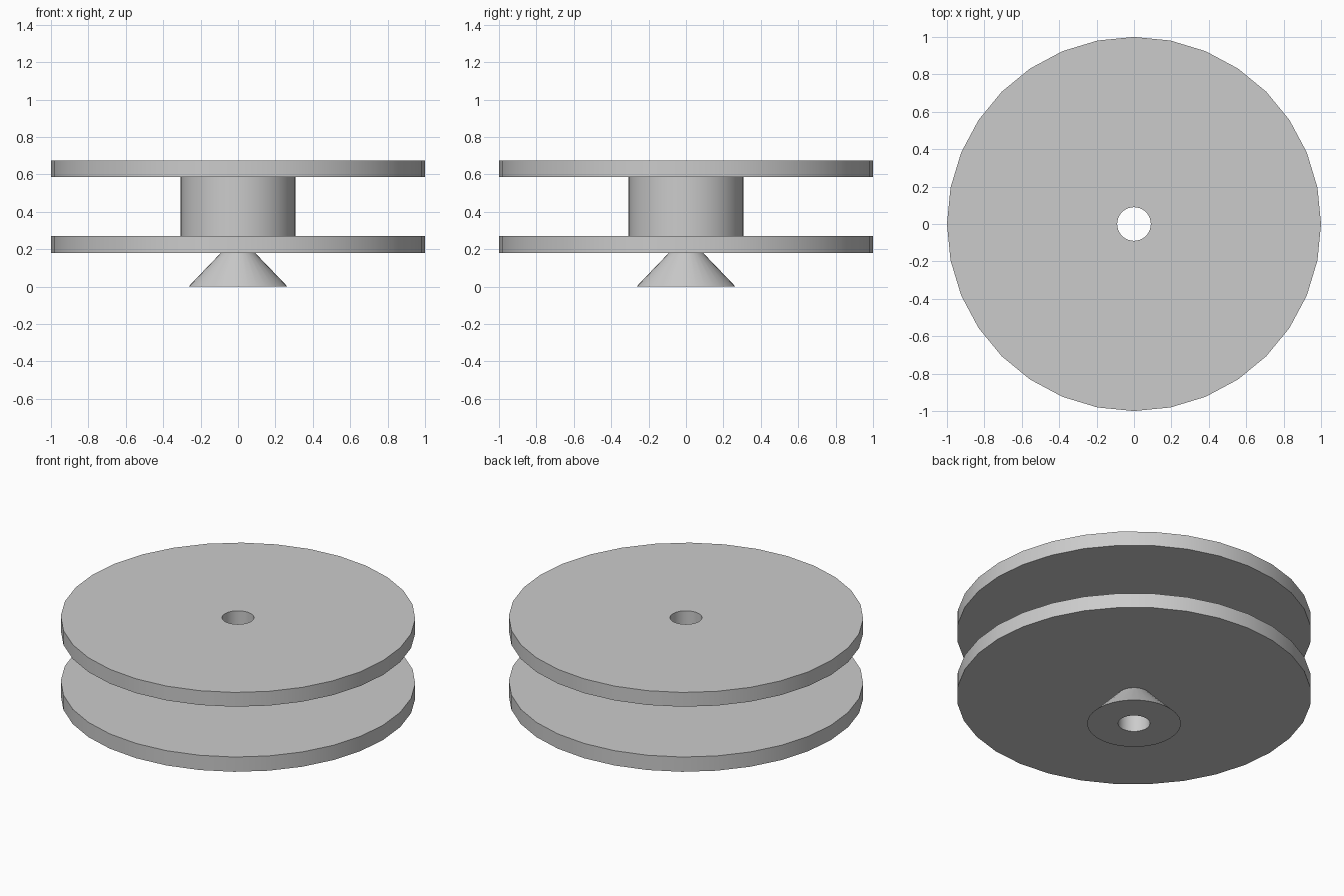
import bpy
import bmesh
from math import cos, sin, tau, radians

if "Cube" in bpy.data.objects:
    bpy.data.objects.remove(bpy.data.objects["Cube"], do_unlink=True)

SIDES = 32
BORE = 0.09

grey = bpy.data.materials.new("plain grey")
grey.use_nodes = True
color = (0.6, 0.6, 0.6, 1)
grey.diffuse_color = color
grey.node_tree.nodes["Principled BSDF"].inputs["Base Color"].default_value = color


def bored_part(name, bottom, top, r_bottom, r_top):
    """Round part with a straight bore through its axis."""
    profile = [(BORE, bottom), (r_bottom, bottom), (r_top, top), (BORE, top)]
    bm = bmesh.new()
    rings = [[bm.verts.new((r * cos(tau * i / SIDES), r * sin(tau * i / SIDES), z))
              for i in range(SIDES)] for r, z in profile]
    for k, ring in enumerate(rings):
        nxt = rings[(k + 1) % len(rings)]
        for i in range(SIDES):
            j = (i + 1) % SIDES
            bm.faces.new((ring[i], ring[j], nxt[j], nxt[i]))
    bmesh.ops.recalc_face_normals(bm, faces=bm.faces)
    mesh = bpy.data.meshes.new(name)
    bm.to_mesh(mesh)
    bm.free()
    mesh.materials.append(grey)
    obj = bpy.data.objects.new(name, mesh)
    bpy.context.collection.objects.link(obj)
    bpy.ops.object.select_all(action="DESELECT")
    obj.select_set(True)
    bpy.context.view_layer.objects.active = obj
    bpy.ops.object.shade_smooth_by_angle(angle=radians(30))


# Flared foot, two wide flanges and the drum between them
bored_part("flared_foot", 0, 0.18, 0.265, 0.092)
bored_part("lower_flange", 0.18, 0.272, 1, 1)
bored_part("drum", 0.272, 0.585, 0.308, 0.308)
bored_part("upper_flange", 0.585, 0.674, 1, 1)
